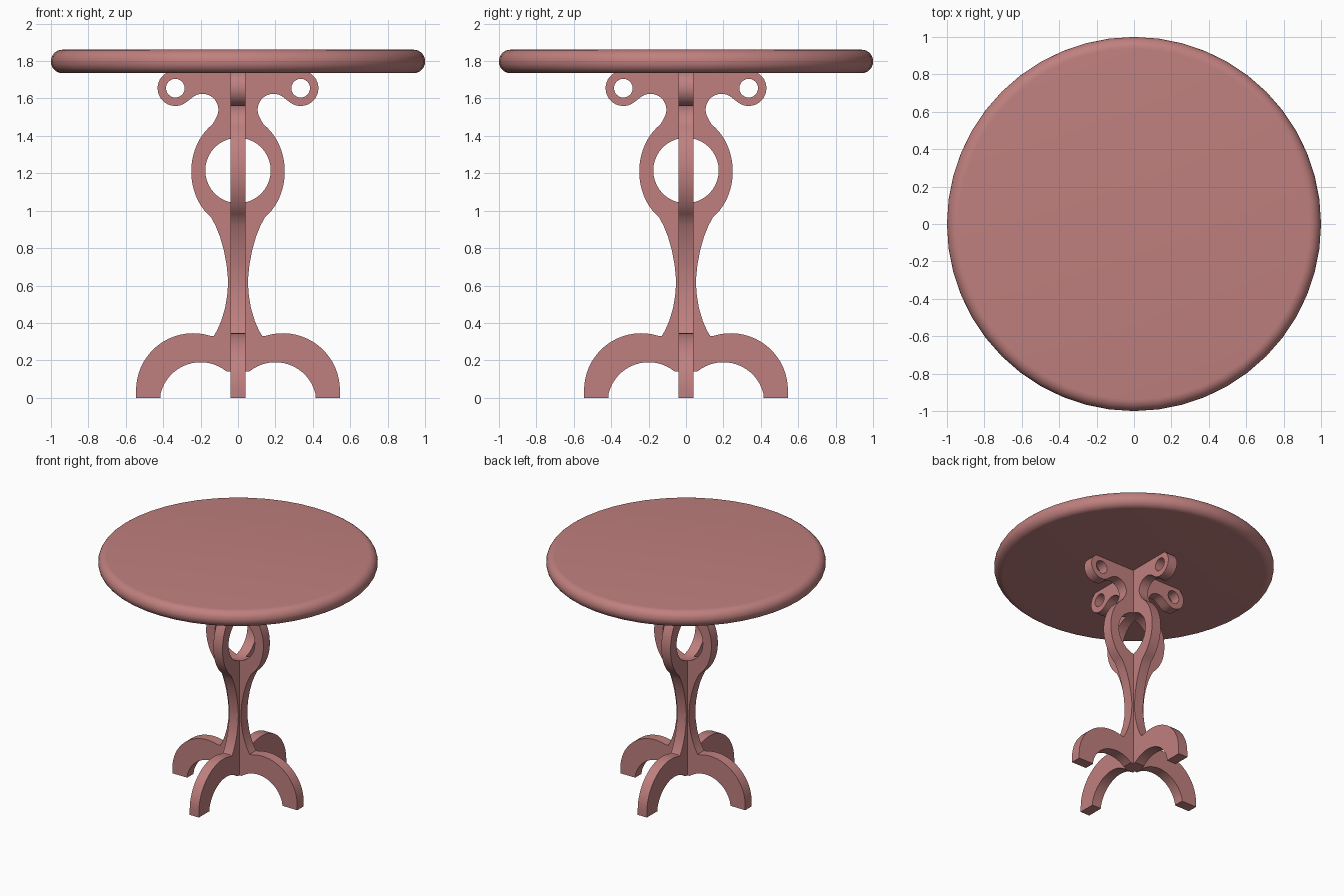
import bpy, bmesh
from math import sin, cos, radians, pi

if "Cube" in bpy.data.objects:
    bpy.data.objects.remove(bpy.data.objects["Cube"])

wood = bpy.data.materials.new("rose wood")
wood.diffuse_color = (0.52, 0.215, 0.21, 1)
wood.use_nodes = True
wood.node_tree.nodes["Principled BSDF"].inputs["Base Color"].default_value = wood.diffuse_color


def arc(cx, cz, rx, rz, a0, a1, n):
    """Points on an ellipse from angle a0 to a1 (degrees)."""
    return [(cx + rx * cos(radians(a0 + (a1 - a0) * i / n)),
             cz + rz * sin(radians(a0 + (a1 - a0) * i / n))) for i in range(n + 1)]


def finish(ob, angle):
    ob.data.materials.clear()
    ob.data.materials.append(wood)
    bpy.ops.object.select_all(action='DESELECT')
    ob.select_set(True)
    bpy.context.view_layer.objects.active = ob
    bpy.ops.object.shade_smooth_by_angle(angle=radians(angle))


# Right half of the fretwork outline, from the top down to the foot
half = (arc(0.335, 1.655, 0.095, 0.095, 60, -128, 18)     # scroll
        + arc(0.19, 1.54, 0.085, 0.085, 48, 207, 14)      # notch under scroll
        + arc(0, 1.21, 0.25, 0.30, 57, -55, 20)           # ring
        + [(0.12, 0.92), (0.096, 0.86), (0.076, 0.79), (0.061, 0.71), (0.053, 0.63),
           (0.056, 0.56), (0.069, 0.48), (0.09, 0.41), (0.112, 0.36), (0.13, 0.33)]
        + arc(0.24, 0.04, 0.305, 0.305, 107, 0, 18)       # foot, outside
        + [(0.545, 0), (0.415, 0)]
        + arc(0.2, -0.03, 0.22, 0.22, 14, 129, 16))       # foot, inside
outline = half + [(-x, z) for x, z in reversed(half)]
loops = [outline,
         arc(0, 1.215, 0.175, 0.175, 0, 360, 40)[:-1],
         arc(0.335, 1.655, 0.05, 0.05, 0, 360, 24)[:-1],
         arc(-0.335, 1.655, 0.05, 0.05, 0, 360, 24)[:-1]]


def panel(name, turn):
    """Upright fretwork board with its holes, turned about z."""
    cu = bpy.data.curves.new(name, 'CURVE')
    cu.dimensions = '2D'
    cu.fill_mode = 'BOTH'
    cu.extrude = 0.04
    for pts in loops:
        sp = cu.splines.new('POLY')
        sp.points.add(len(pts) - 1)
        for p, (x, z) in zip(sp.points, pts):
            p.co = (x, z, 0, 1)
        sp.use_cyclic_u = True
    tmp = bpy.data.objects.new(name + "_curve", cu)
    bpy.context.collection.objects.link(tmp)
    dg = bpy.context.evaluated_depsgraph_get()
    me = bpy.data.meshes.new_from_object(tmp.evaluated_get(dg))
    bpy.data.objects.remove(tmp)
    bm = bmesh.new()
    bm.from_mesh(me)
    bmesh.ops.remove_doubles(bm, verts=bm.verts, dist=0.0005)
    bmesh.ops.recalc_face_normals(bm, faces=bm.faces)
    bm.to_mesh(me)
    bm.free()
    ob = bpy.data.objects.new(name, me)
    bpy.context.collection.objects.link(ob)
    ob.rotation_euler = (pi / 2, 0, turn)
    finish(ob, 30)
    return ob


# Two crossed boards make the pedestal
panel("pedestal_board_wide", 0)
panel("pedestal_board_deep", pi / 2)

# Round top with a rounded rim
bm = bmesh.new()
bmesh.ops.create_cone(bm, cap_ends=True, segments=48, radius1=1, radius2=1, depth=0.126)
rim = [e for e in bm.edges if abs(e.verts[0].co.z - e.verts[1].co.z) < 1e-4]
bmesh.ops.bevel(bm, geom=rim, offset=0.0615, segments=7, profile=0.5, affect='EDGES')
me = bpy.data.meshes.new("table_top")
bm.to_mesh(me)
bm.free()
top = bpy.data.objects.new("table_top", me)
top.location.z = 1.798
bpy.context.collection.objects.link(top)
finish(top, 40)
